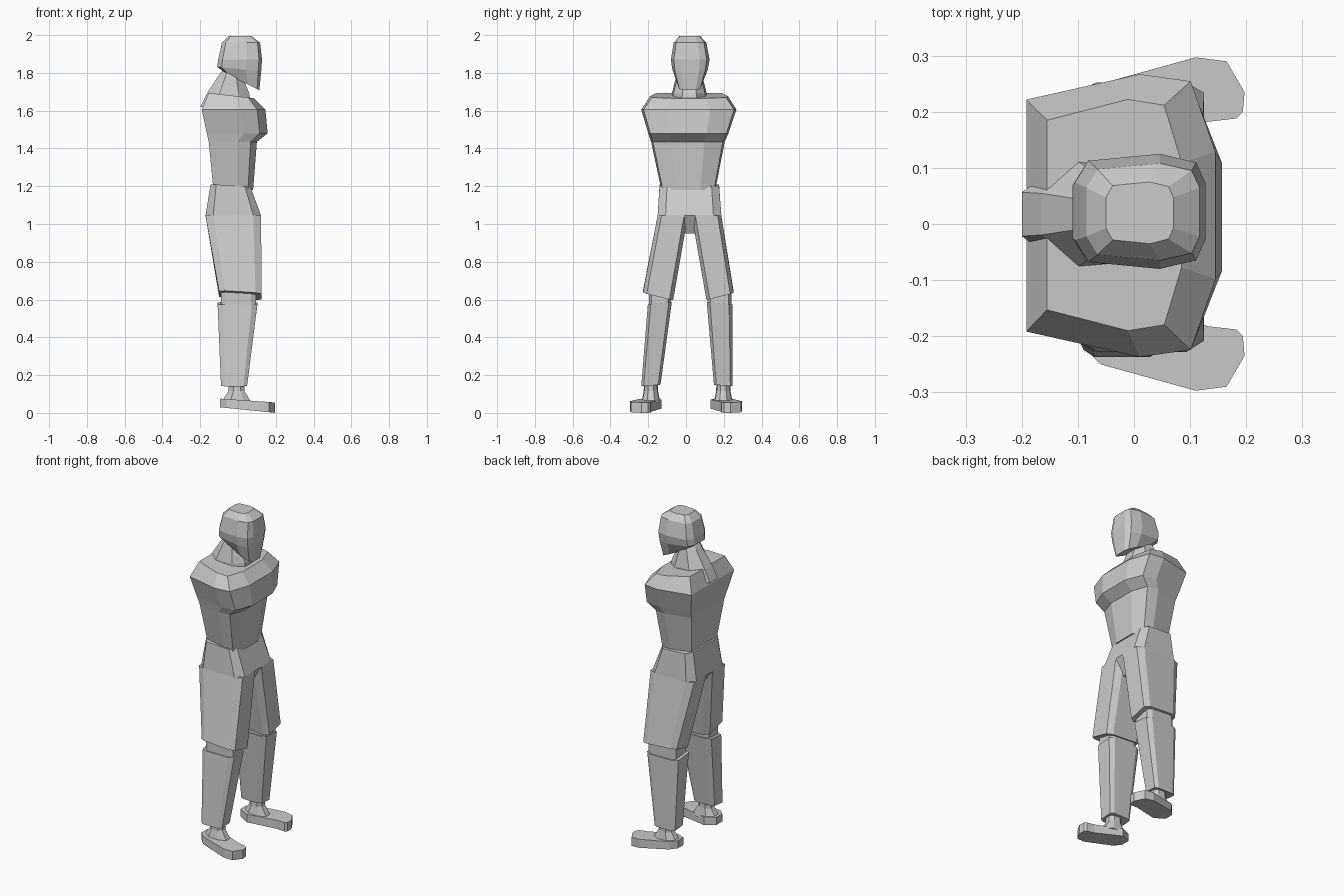
import bpy, bmesh

if "Cube" in bpy.data.objects:
    bpy.data.objects.remove(bpy.data.objects["Cube"])

grey = bpy.data.materials.new("plain grey")
grey.diffuse_color = (0.6, 0.6, 0.6, 1)
grey.use_nodes = True
grey.node_tree.nodes["Principled BSDF"].inputs["Base Color"].default_value = grey.diffuse_color


def loft(name, rings):
    """Skin a stack of equal-length vertex rings and cap both ends."""
    bm = bmesh.new()
    rows = [[bm.verts.new(p) for p in r] for r in rings]
    n = len(rows[0])
    for a, b in zip(rows, rows[1:]):
        for i in range(n):
            j = (i + 1) % n
            bm.faces.new((a[i], a[j], b[j], b[i]))
    bm.faces.new(rows[0][::-1])
    bm.faces.new(rows[-1])
    bmesh.ops.recalc_face_normals(bm, faces=bm.faces)
    me = bpy.data.meshes.new(name)
    bm.to_mesh(me)
    bm.free()
    me.materials.append(grey)
    ob = bpy.data.objects.new(name, me)
    bpy.context.collection.objects.link(ob)
    return ob


def section(half, x0, x1, y0, y1, z, sx=0, sy=0):
    """Fit a symmetric unit section into a box; sx, sy tilt it."""
    pts = half + [(u, -v) for u, v in reversed(half)]
    cx, cy, w, h = (x0 + x1) / 2, (y0 + y1) / 2, x1 - x0, (y1 - y0) / 2
    return [(x0 + u * w, cy + v * h, z + sx * (x0 + u * w - cx) + sy * v * h)
            for u, v in pts]


def body(name, half, rings):
    return loft(name, [section(half, *r) for r in rings])


CHEST = [(0, .82), (.6, 1), (.87, .95), (1, .45)]
HEAD = [(0, .5), (.1, .88), (.65, 1), (.93, .85), (1, .5)]
ROUND = [(0, .4), (.3, 1), (.75, .9), (1, .4)]
LIMB = [(0, .75), (.14, 1), (.86, 1), (1, .75)]

# Torso with folded arms wrapping the chest
body("torso", CHEST, [
    (-.13, .08, -.13, .155, 1.18),
    (-.155, .10, -.185, .205, 1.435),
    (-.165, .157, -.2, .225, 1.48),
    (-.192, .145, -.237, .267, 1.605),
    (-.155, .085, -.19, .222, 1.68, -.12)])

# Neck and upper back hump
body("neck", ROUND, [
    (-.2, .07, -.08, .115, 1.62),
    (-.165, .06, -.075, .11, 1.69),
    (-.10, .02, -.05, .085, 1.79),
    (-.07, .02, -.03, .07, 1.83)])

# Head with the jaw sloping down to the front
body("head", HEAD, [
    (-.06, .113, -.045, .085, 1.752, -.5),
    (-.11, .123, -.072, .115, 1.82, -.1),
    (-.105, .127, -.08, .125, 1.87),
    (-.085, .117, -.065, .108, 1.96),
    (-.05, .07, -.035, .075, 1.995)])

# Hips
body("hips", LIMB, [
    (-.145, .065, -.14, .175, 1.205, -.05),
    (-.172, .122, -.15, .187, 1.045),
    (-.10, .07, -.03, .07, .95)])

# Legs: inner/outer edges per side, listed from top to bottom
legs = {
    "right": (-1, (-.15, .01), (-.228, -.068), (-.202, -.075), (-.237, -.135)),
    "left": (1, (.03, .187), (.108, .252), (.11, .245), (.148, .247)),
}
# Foot outline for the left side
SOLE = [(-.095, .16), (-.095, .215), (-.06, .25), (.11, .297), (.165, .29),
        (.197, .235), (.194, .2), (.182, .188), (.13, .182), (-.03, .13)]

for side, (s, hip, hem, knee, cuff) in legs.items():
    body(side + "_thigh", LIMB, [
        (-.172, .122, *hip, 1.045),
        (-.10, .125, *hem, .622, -.06, s * .25)])
    body(side + "_knee", LIMB, [
        (-.09, .095, knee[0] + .005, knee[1] - .005, .66),
        (-.09, .095, knee[0] + .005, knee[1] - .005, .56)])
    body(side + "_shin", LIMB, [
        (-.108, .103, *knee, .58, 0, s * -.1),
        (-.09, .048, *cuff, .145, 0, s * -.08)])
    mid = (cuff[0] + cuff[1]) / 2
    body(side + "_ankle", ROUND, [
        (-.09, .07, mid - .05, mid + .05, .055),
        (-.05, .035, mid - .038, mid + .038, .115),
        (-.05, .035, mid - .036, mid + .036, .17)])
    loft(side + "_foot", [
        [(x, s * y, .02 - .1 * x) for x, y in SOLE],
        [(x, s * y, .069 - .07 * x) for x, y in SOLE]])
